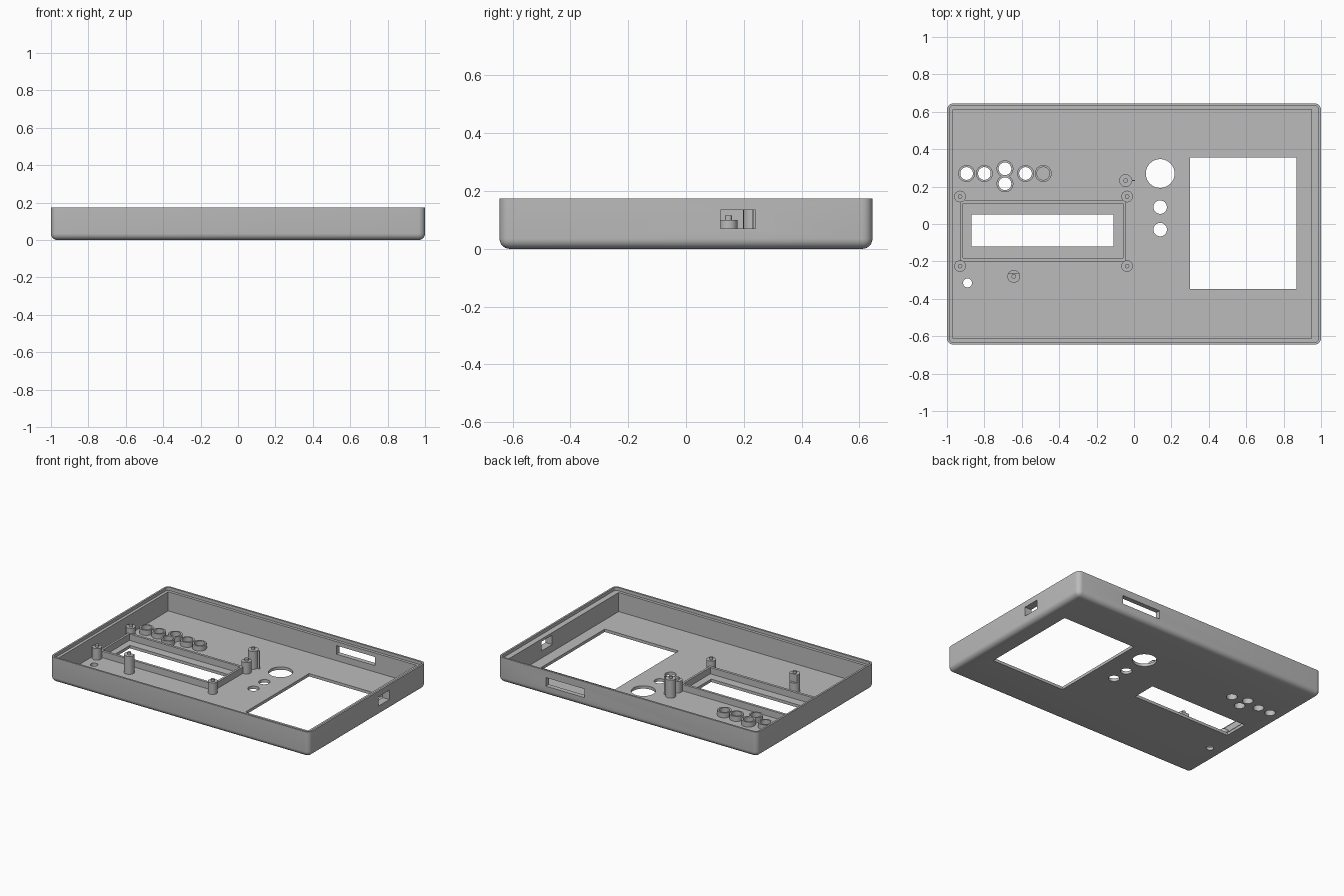
import bpy, bmesh
from mathutils import Vector

old = bpy.data.objects.get("Cube")
if old:
    bpy.data.objects.remove(old)

grey = bpy.data.materials.new("light grey plastic")
grey.use_nodes = True
COLOUR = (0.5, 0.5, 0.5, 1)
grey.diffuse_color = COLOUR
grey.node_tree.nodes["Principled BSDF"].inputs["Base Color"].default_value = COLOUR

FLOOR, TOP = 0.02, 0.175


def make(name, bm):
    mesh = bpy.data.meshes.new(name)
    bmesh.ops.recalc_face_normals(bm, faces=bm.faces)
    bm.to_mesh(mesh)
    bm.free()
    mesh.materials.append(grey)
    ob = bpy.data.objects.new(name, mesh)
    bpy.context.collection.objects.link(ob)
    return ob


def box_bm(lo, hi):
    bm = bmesh.new()
    bmesh.ops.create_cube(bm, size=1)
    lo, hi = Vector(lo), Vector(hi)
    for v in bm.verts:
        v.co = (lo + hi) / 2 + v.co * (hi - lo)
    return bm


def box(name, lo, hi):
    return make(name, box_bm(lo, hi))


def upright_edges(bm):
    return [e for e in bm.edges if abs(e.verts[0].co.z - e.verts[1].co.z) > 0.01]


def cylinder(name, x, y, r, z0, z1, sides=40):
    bm = bmesh.new()
    bmesh.ops.create_cone(bm, cap_ends=True, segments=sides, radius1=r, radius2=r, depth=z1 - z0)
    bmesh.ops.translate(bm, verts=bm.verts, vec=(x, y, (z0 + z1) / 2))
    return make(name, bm)


def combine(ob, tool, operation="DIFFERENCE"):
    mod = ob.modifiers.new("shape", "BOOLEAN")
    mod.operation, mod.solver, mod.object = operation, "EXACT", tool
    bpy.context.view_layer.objects.active = ob
    bpy.ops.object.modifier_apply(modifier=mod.name)
    bpy.data.objects.remove(tool)


def smooth(ob):
    bpy.ops.object.select_all(action="DESELECT")
    ob.select_set(True)
    bpy.context.view_layer.objects.active = ob
    bpy.ops.object.shade_smooth_by_angle(angle=0.5)


# Tray: rounded at the corners and along the bottom
bm = box_bm((-1, -0.645, 0), (1, 0.645, TOP))
edges = [e for e in bm.edges if min(v.co.z for v in e.verts) < 0.01]
bmesh.ops.bevel(bm, geom=edges, offset=0.035, segments=6, profile=0.5, affect="EDGES")
tray = make("tray", bm)
combine(tray, box("cavity", (-0.967, -0.612, FLOOR), (0.948, 0.612, 0.3)))

# Step inside the rim that takes the lid
bm = box_bm((-0.987, -0.632, 0.153), (0.987, 0.632, 0.3))
bmesh.ops.bevel(bm, geom=upright_edges(bm), offset=0.022, segments=5, profile=0.5, affect="EDGES")
combine(tray, make("rim_step", bm))

# Rectangular openings: keypad, display, side slot, back slot
for lo, hi in (((0.30, -0.347, -0.1), (0.87, 0.355, 0.1)),
               ((-0.87, -0.12, -0.1), (-0.11, 0.05, 0.1)),
               ((0.9, 0.12, 0.07), (1.1, 0.24, 0.135)),
               ((0.33, 0.55, 0.065), (0.63, 0.7, 0.125))):
    combine(tray, box("opening", lo, hi))

# Round holes
for x, y, r in ((0.14, 0.27, 0.077), (0.14, 0.09, 0.036),
                (0.14, -0.03, 0.036), (-0.89, -0.315, 0.024)):
    combine(tray, cylinder("hole", x, y, r, -0.1, 0.1))

# Button collars; the last one is closed at the floor
collars = [(-0.895, 0.27), (-0.80, 0.27), (-0.69, 0.295),
           (-0.69, 0.215), (-0.58, 0.27), (-0.485, 0.27)]
for i, (x, y) in enumerate(collars):
    collar = cylinder("button_collar", x, y, 0.045, FLOOR - 0.002, 0.055)
    combine(collar, cylinder("bore", x, y, 0.034, -0.1, 0.1))
    smooth(collar)
    if i < 5:
        combine(tray, cylinder("hole", x, y, 0.034, -0.1, 0.1))
smooth(tray)

# Frame around the display
frame = box("display_frame", (-0.93, -0.2, FLOOR - 0.002), (-0.045, 0.127, 0.065))
combine(frame, box("frame_inside", (-0.915, -0.182, -0.1), (-0.06, 0.11, 0.2)))


# Mounting posts with locating pins
def post(name, x, y, r, height):
    body = cylinder(name, x, y, r, FLOOR - 0.002, height)
    smooth(body)
    smooth(cylinder(name + "_pin", x, y, 0.012, height - 0.002, height + 0.016, 24))
    return body


for x in (-0.93, -0.037):
    for y in (-0.225, 0.147):
        post("display_post", x, y, 0.031, 0.1)

post("board_post_back", -0.045, 0.232, 0.034, 0.145)
box("board_post_rib", (-0.02, 0.229, FLOOR - 0.002), (0.006, 0.236, 0.145))
front_post = post("board_post_front", -0.643, -0.28, 0.034, 0.145)
combine(front_post, box("ledge", (-0.7, -0.262, 0.09), (-0.6, -0.2, 0.2)))
smooth(front_post)
